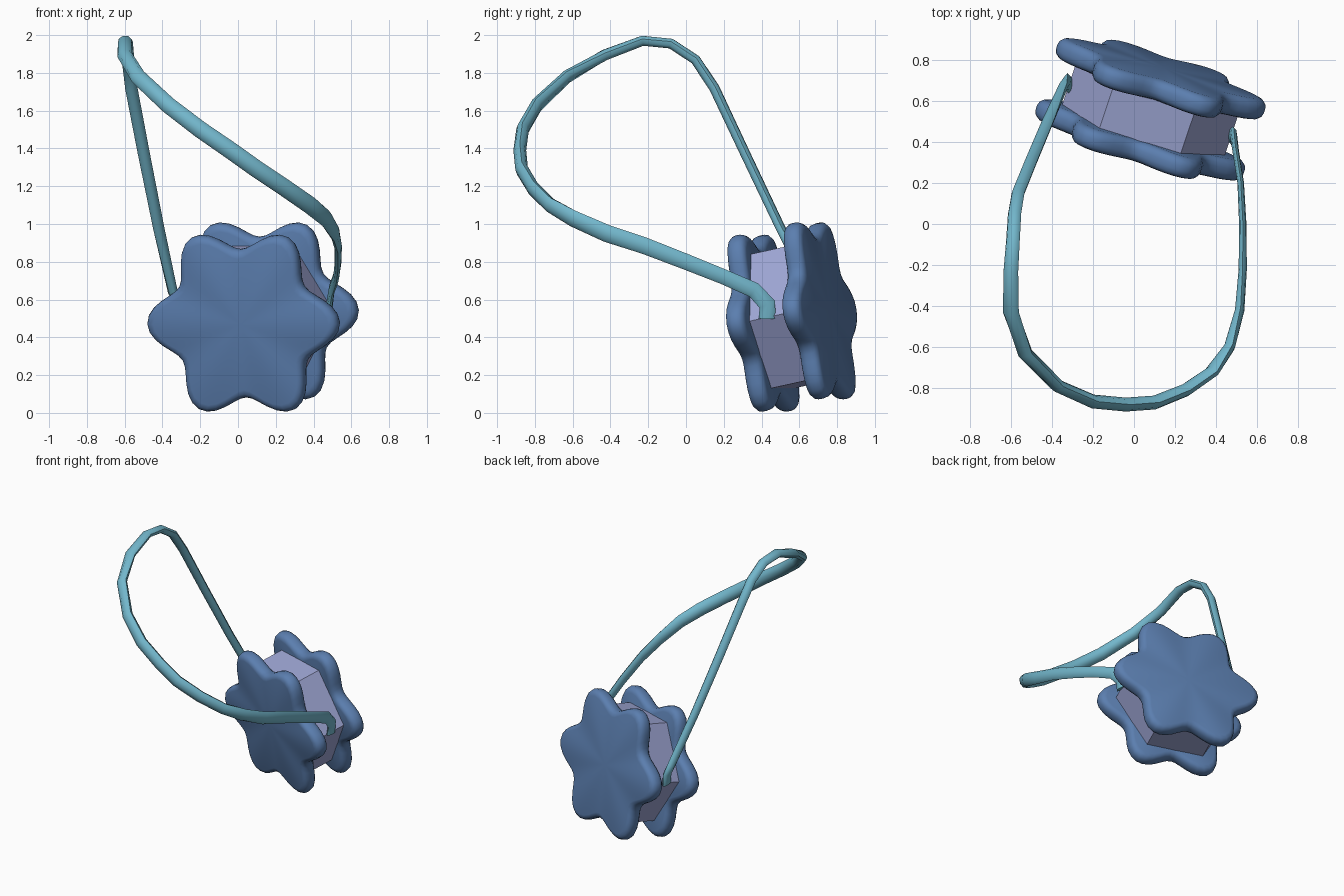
import bpy, bmesh, math
from mathutils import Vector

if "Cube" in bpy.data.objects:
    bpy.data.objects.remove(bpy.data.objects["Cube"])

# Tilted frame shared by the discs and the core: axis, across, up
AXIS = Vector((0.292, 0.943, 0.156)).normalized()
ACROSS = Vector((0.955, -0.296, 0.0)).normalized()
UP = ACROSS.cross(AXIS).normalized()
FRONT_C = Vector((0.03, 0.41, 0.475))
BACK_C = Vector((0.13, 0.708, 0.54))


def material(name, rgb):
    m = bpy.data.materials.new(name)
    m.diffuse_color = (*rgb, 1.0)
    m.use_nodes = True
    m.node_tree.nodes["Principled BSDF"].inputs["Base Color"].default_value = m.diffuse_color
    return m


BLUE = material("denim_blue", (0.105, 0.21, 0.43))
LAVENDER = material("lavender", (0.34, 0.38, 0.66))
TEAL = material("light_teal", (0.17, 0.47, 0.60))


def loft(name, rings, mat, smooth, tip_a=None, tip_b=None):
    """Skin a list of point rings, capping each end with a face or a fan."""
    bm = bmesh.new()
    vs = [[bm.verts.new(p) for p in r] for r in rings]
    n = len(rings[0])
    for a, b in zip(vs, vs[1:]):
        for i in range(n):
            j = (i + 1) % n
            bm.faces.new((a[i], a[j], b[j], b[i]))
    for ring, tip in ((vs[0], tip_a), (vs[-1], tip_b)):
        if tip is None:
            bm.faces.new(ring)
        else:
            c = bm.verts.new(tip)
            for i in range(n):
                bm.faces.new((ring[i], ring[(i + 1) % n], c))
    bmesh.ops.recalc_face_normals(bm, faces=bm.faces)
    me = bpy.data.meshes.new(name)
    bm.to_mesh(me)
    bm.free()
    me.materials.append(mat)
    for f in me.polygons:
        f.use_smooth = smooth
    ob = bpy.data.objects.new(name, me)
    bpy.context.collection.objects.link(ob)
    return ob


# Six-pointed wavy disc with a rounded rim
def star_ring(c, inset, height, scale=1.0, n=72):
    pts = []
    for i in range(n):
        t = math.tau * i / n
        r = (0.463 + 0.067 * math.cos(6 * t) - inset) * scale
        pts.append(c + ACROSS * r * math.cos(t) + UP * r * math.sin(t) + AXIS * height)
    return pts


def star_disc(name, c):
    rim = [(0.045, -0.053), (0.022, -0.047), (0.006, -0.032), (0, -0.012),
           (0, 0.012), (0.006, 0.032), (0.022, 0.047), (0.045, 0.053)]
    rings = [star_ring(c, i, h) for i, h in rim]
    loft(name, rings, BLUE, True, c - AXIS * 0.056, c + AXIS * 0.056)


star_disc("front_disc", FRONT_C)
star_disc("back_disc", BACK_C)

# Hexagonal core between the discs
def hexagon(c, r=0.415):
    return [c + ACROSS * r * math.cos(k * math.pi / 3) + UP * r * math.sin(k * math.pi / 3)
            for k in range(6)]


loft("core", [hexagon(FRONT_C), hexagon(BACK_C)], LAVENDER, False)

# Strap: path point, direction of the wide side, half width, half thickness
UPW, TILT, SIDE = (0, 0.4, 1), (0.5, 0, 0.85), (1, 0.1, 0.3)
strap = [
    ((0.475, 0.43, 0.50), (0, 1, 0), 0.045, 0.018),
    ((0.485, 0.43, 0.575), (0, 1, 0.3), 0.045, 0.018),
    ((0.495, 0.36, 0.65), UPW, 0.042, 0.016),
    ((0.52, 0.20, 0.72), UPW, 0.04, 0.016),
    ((0.53, 0.00, 0.80), UPW, 0.042, 0.018),
    ((0.53, -0.22, 0.885), UPW, 0.044, 0.02),
    ((0.515, -0.42, 0.95), (0.1, 0.3, 1), 0.046, 0.023),
    ((0.465, -0.60, 1.03), (0.3, 0.2, 0.9), 0.046, 0.027),
    ((0.38, -0.72, 1.10), TILT, 0.046, 0.03),
    ((0.25, -0.81, 1.19), TILT, 0.046, 0.032),
    ((0.10, -0.87, 1.29), TILT, 0.046, 0.034),
    ((-0.04, -0.88, 1.39), TILT, 0.046, 0.034),
    ((-0.20, -0.865, 1.50), TILT, 0.045, 0.034),
    ((-0.37, -0.79, 1.63), TILT, 0.044, 0.032),
    ((-0.53, -0.63, 1.78), (0.7, 0, 0.6), 0.042, 0.03),
    ((-0.60, -0.43, 1.895), SIDE, 0.04, 0.03),
    ((-0.60, -0.23, 1.97), SIDE, 0.037, 0.028),
    ((-0.59, -0.08, 1.955), SIDE, 0.035, 0.028),
    ((-0.582, 0.05, 1.87), SIDE, 0.034, 0.028),
    ((-0.565, 0.15, 1.72), SIDE, 0.033, 0.028),
    ((-0.50, 0.31, 1.38), SIDE, 0.032, 0.027),
    ((-0.42, 0.50, 0.98), SIDE, 0.03, 0.026),
    ((-0.345, 0.67, 0.64), (0.6, 0.6, 0.3), 0.028, 0.024),
    ((-0.325, 0.69, 0.58), (0, 1, 0.3), 0.045, 0.018),
    ((-0.315, 0.68, 0.50), (0, 1, 0), 0.045, 0.018),
]
rings = []
for i, (p, w, a, b) in enumerate(strap):
    prev, nxt = strap[max(i - 1, 0)][0], strap[min(i + 1, len(strap) - 1)][0]
    t = (Vector(nxt) - Vector(prev)).normalized()
    w = Vector(w)
    w = (w - t * w.dot(t)).normalized()
    s = t.cross(w)
    rings.append([Vector(p) + w * a * math.cos(k * math.tau / 8) + s * b * math.sin(k * math.tau / 8)
                  for k in range(8)])
strap_ob = loft("strap", rings, TEAL, False)
bpy.context.view_layer.objects.active = strap_ob
strap_ob.select_set(True)
bpy.ops.object.shade_smooth_by_angle(angle=math.radians(50))
